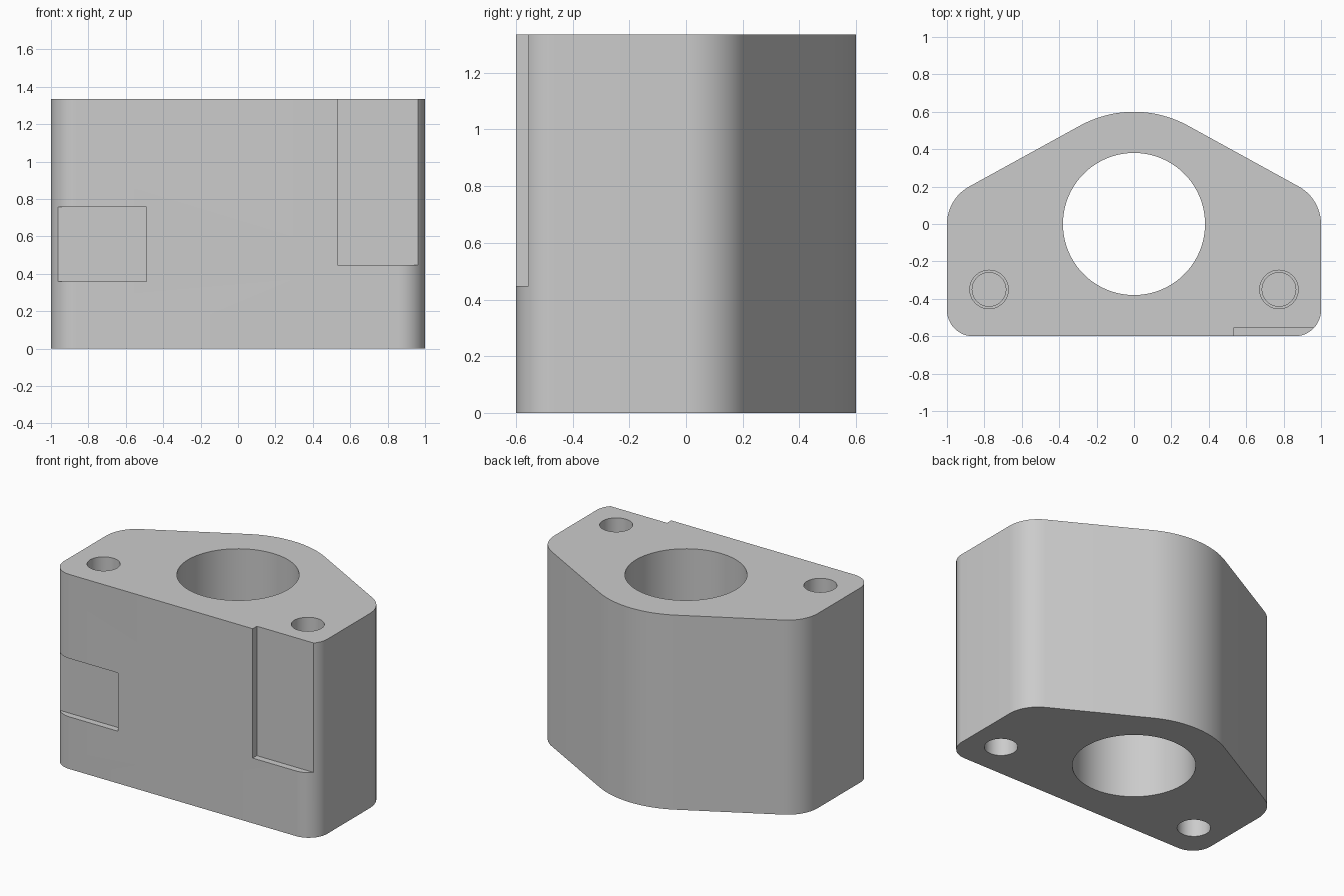
import bpy, bmesh
from math import sin, cos, pi, radians, tan

cube = bpy.data.objects.get("Cube")
if cube:
    bpy.data.objects.remove(cube, do_unlink=True)

HEIGHT = 1.335
grey = bpy.data.materials.new("plain_grey")
grey.use_nodes = True
colour = (0.6, 0.6, 0.6, 1)
grey.diffuse_color = colour
grey.node_tree.nodes["Principled BSDF"].inputs["Base Color"].default_value = colour


def arc(cx, cy, r, start, end, steps):
    angles = [radians(start + (end - start) * i / steps) for i in range(steps + 1)]
    return [(cx + r * cos(a), cy + r * sin(a)) for a in angles]


def prism(name, outline, z0, z1):
    """Extrude a counter-clockwise outline from z0 up to z1."""
    bm = bmesh.new()
    face = bm.faces.new([bm.verts.new((x, y, z0)) for x, y in outline])
    top = bmesh.ops.extrude_face_region(bm, geom=[face])["geom"]
    verts = [v for v in top if isinstance(v, bmesh.types.BMVert)]
    bmesh.ops.translate(bm, verts=verts, vec=(0, 0, z1 - z0))
    bmesh.ops.recalc_face_normals(bm, faces=bm.faces)
    mesh = bpy.data.meshes.new(name)
    bm.to_mesh(mesh)
    bm.free()
    mesh.materials.append(grey)
    obj = bpy.data.objects.new(name, mesh)
    bpy.context.collection.objects.link(obj)
    return obj


def circle(x, y, r, steps):
    return arc(x, y, r, 0, 360, steps)[:-1]


def box(x0, x1, y0, y1):
    return [(x0, y0), (x1, y0), (x1, y1), (x0, y1)]


# Body outline: right half from front corner to back, then mirrored
slope = 61.2                      # direction of the slanted side's normal
front_r, side_r, back_r = 0.14, 0.23, 0.6
corner_y = (back_r - cos(radians(slope))) / sin(radians(slope))
side_y = corner_y - side_r * tan(radians(slope / 2))
half = arc(1 - front_r, -0.6 + front_r, front_r, -90, 0, 12)
half += arc(1 - side_r, side_y, side_r, 0, slope, 12)
half += arc(0, 0, back_r, slope, 90, 10)
outline = half + [(-x, y) for x, y in reversed(half[:-1])]
body = prism("block_body", outline, 0, HEIGHT)

# Main bore
cutters = [prism("bore_cutter", circle(0, 0, 0.38, 96), -0.1, HEIGHT + 0.1)]

# Stepped blind screw holes at both ends
for x in (-0.775, 0.775):
    for r, depth in ((0.103, 0.4), (0.09, 0.5)):
        ring = circle(x, -0.35, r, 40)
        cutters.append(prism("top_hole_cutter", ring, HEIGHT - depth, HEIGHT + 0.1))
        cutters.append(prism("bottom_hole_cutter", ring, -0.1, depth))

# Shallow recesses in the front face
cutters.append(prism("left_recess_cutter", box(0.532, 1.1, -0.7, -0.555), 0.447, HEIGHT + 0.1))
cutters.append(prism("right_recess_cutter", box(-1.1, -0.49, -0.7, -0.555), 0.358, 0.758))

bpy.context.view_layer.objects.active = body
for cutter in cutters:
    mod = body.modifiers.new("cut", 'BOOLEAN')
    mod.operation = 'DIFFERENCE'
    mod.solver = 'EXACT'
    mod.object = cutter
    bpy.ops.object.modifier_apply(modifier=mod.name)
    bpy.data.objects.remove(cutter, do_unlink=True)

# Smooth the round walls, keep the edges sharp
bpy.ops.object.select_all(action='DESELECT')
body.select_set(True)
bpy.ops.object.shade_smooth_by_angle(angle=radians(30))
